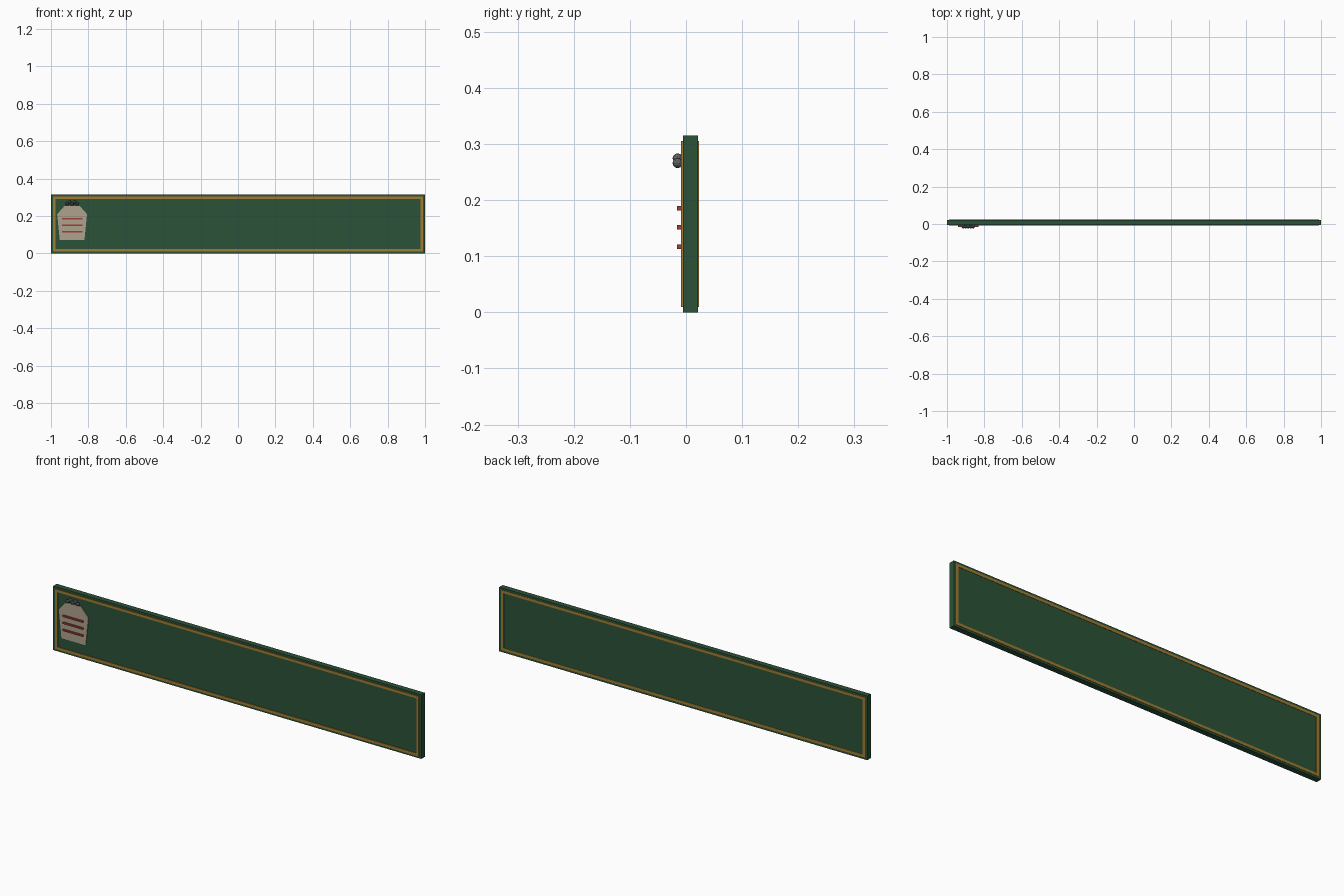
import bpy, bmesh, math

if "Cube" in bpy.data.objects:
    bpy.data.objects.remove(bpy.data.objects["Cube"])


def material(name, rgb):
    m = bpy.data.materials.new(name)
    m.diffuse_color = (*rgb, 1)
    m.use_nodes = True
    m.node_tree.nodes["Principled BSDF"].inputs["Base Color"].default_value = m.diffuse_color
    return m


green = material("green_paint", (0.025, 0.085, 0.04))
gold = material("gold_trim", (0.36, 0.2, 0.03))
cream = material("cream", (0.42, 0.36, 0.27))
red = material("red", (0.35, 0.05, 0.035))
grey = material("dark_grey", (0.12, 0.12, 0.12))


def finish(name, bm, mat):
    bmesh.ops.recalc_face_normals(bm, faces=bm.faces)
    mesh = bpy.data.meshes.new(name)
    bm.to_mesh(mesh)
    bm.free()
    mesh.materials.append(mat)
    ob = bpy.data.objects.new(name, mesh)
    bpy.context.collection.objects.link(ob)
    return ob


def add_box(bm, x0, x1, y0, y1, z0, z1):
    verts = bmesh.ops.create_cube(bm, size=1)["verts"]
    for v in verts:
        v.co = ((x0 + x1) / 2 + v.co.x * (x1 - x0),
                (y0 + y1) / 2 + v.co.y * (y1 - y0),
                (z0 + z1) / 2 + v.co.z * (z1 - z0))


def box(name, dims, mat):
    bm = bmesh.new()
    add_box(bm, *dims)
    return finish(name, bm, mat)


# Long sign board
box("sign_board", (-1, 1, -0.0055, 0.0215, 0, 0.315), green)


# Gold border strips on both faces
def border(name, y0, y1, w=0.013):
    bm = bmesh.new()
    x, z0, z1 = 0.988, 0.01, 0.305
    add_box(bm, -x, x, y0, y1, z1 - w, z1)
    add_box(bm, -x, x, y0, y1, z0, z0 + w)
    for s in (-x, x - w):
        add_box(bm, s, s + w, y0, y1, z0 + w, z1 - w)
    finish(name, bm, gold)


border("front_border", -0.009, -0.0055)
border("back_border", 0.0215, 0.023)

# Flat sack-shaped emblem
outline = [(0.066, 0.072), (0.08, 0.21), (0.04, 0.255)]
points = outline + [(-x, z) for x, z in reversed(outline)]
bm = bmesh.new()
face = bm.faces.new([bm.verts.new((x - 0.887, -0.009, z)) for x, z in points])
ext = bmesh.ops.extrude_face_region(bm, geom=[face])["geom"]
for v in ext:
    if isinstance(v, bmesh.types.BMVert):
        v.co.y = -0.0055
finish("emblem_sack", bm, cream)

# Red stripes across the emblem
for i, z in enumerate((0.117, 0.152, 0.186)):
    box(f"emblem_stripe_{i + 1}", (-0.942, -0.832, -0.016, -0.008, z - 0.004, z + 0.004), red)

# Row of beads arching over the sack's mouth
for i in range(5):
    bm = bmesh.new()
    bmesh.ops.create_icosphere(bm, subdivisions=2, radius=0.009)
    dx = (i - 2) * 0.0135
    z = 0.2745 if i % 2 else 0.266
    bmesh.ops.translate(bm, verts=bm.verts, vec=(-0.887 + dx, -0.015, z))
    finish(f"emblem_bead_{i + 1}", bm, grey)
